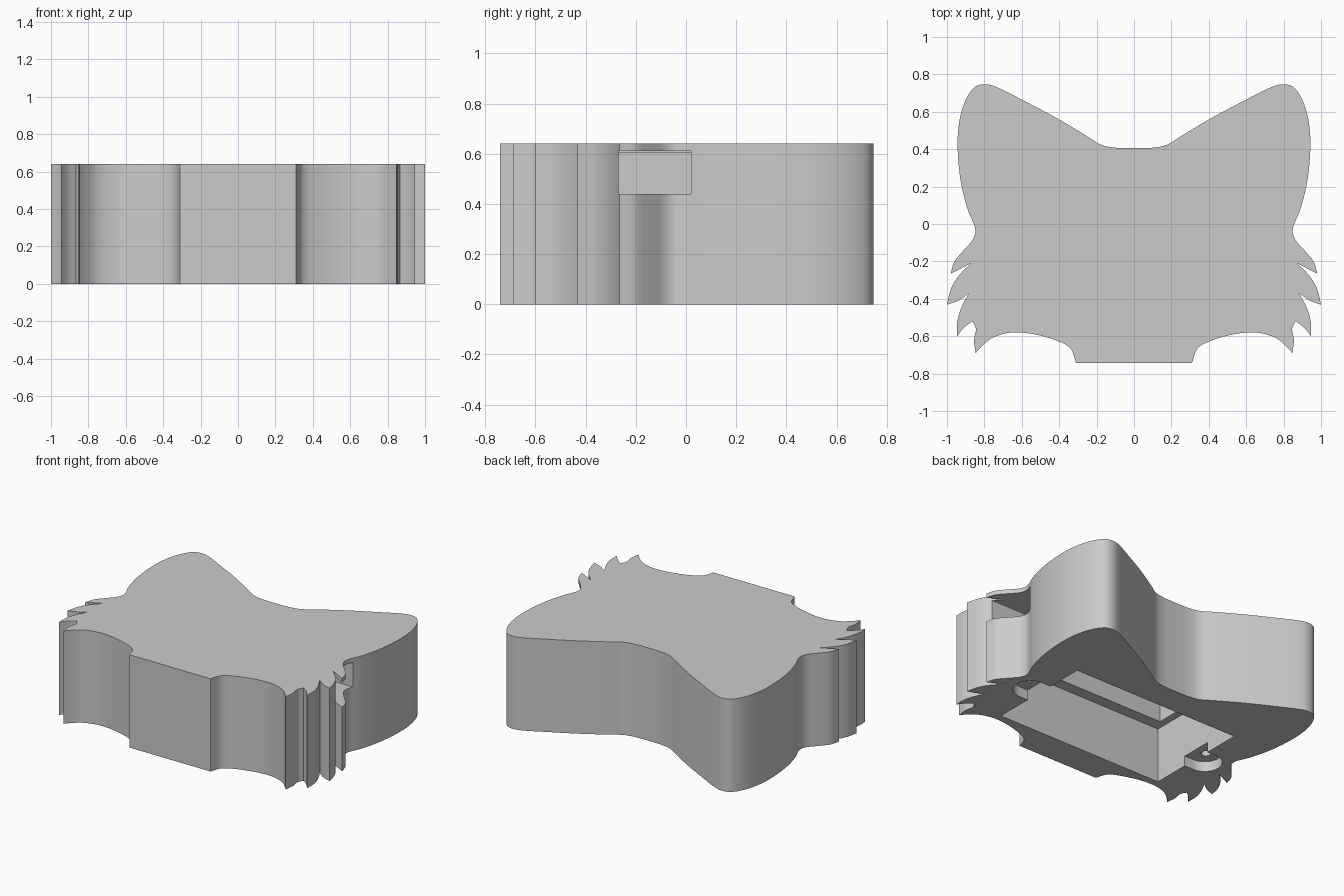
import bpy
import bmesh
import math
from mathutils import Vector

old = bpy.data.objects.get("Cube")
if old:
    bpy.data.objects.remove(old, do_unlink=True)

grey = bpy.data.materials.new("plain grey")
grey.use_nodes = True
grey.diffuse_color = (0.6, 0.6, 0.6, 1)
grey.node_tree.nodes["Principled BSDF"].inputs["Base Color"].default_value = (0.6, 0.6, 0.6, 1)


def prism(name, outline, bottom, top):
    """Extrude a flat outline between two heights."""
    bm = bmesh.new()
    face = bm.faces.new([bm.verts.new((x, y, bottom)) for x, y in outline])
    moved = bmesh.ops.extrude_face_region(bm, geom=[face])["geom"]
    verts = [v for v in moved if isinstance(v, bmesh.types.BMVert)]
    bmesh.ops.translate(bm, verts=verts, vec=(0, 0, top - bottom))
    bmesh.ops.recalc_face_normals(bm, faces=bm.faces)
    mesh = bpy.data.meshes.new(name)
    bm.to_mesh(mesh)
    bm.free()
    mesh.materials.append(grey)
    obj = bpy.data.objects.new(name, mesh)
    bpy.context.collection.objects.link(obj)
    return obj


def smooth_run(points, steps=5):
    """Curve through the points, with corners only at the two ends."""
    pts = [Vector(p) for p in points]
    pts = [2 * pts[0] - pts[1]] + pts + [2 * pts[-1] - pts[-2]]
    result = []
    for a, b, c, d in zip(pts, pts[1:], pts[2:], pts[3:]):
        for i in range(steps):
            t = i / steps
            result.append(0.5 * (2 * b + (c - a) * t + (2 * a - 5 * b + 4 * c - d) * t**2
                                 + (3 * b - a - 3 * c + d) * t**3))
    return result


def rectangle(x0, x1, y0, y1):
    return [(x0, y0), (x1, y0), (x1, y1), (x0, y1)]


def arc(x, y, radius, start, end, count):
    angles = [start + (end - start) * i / count for i in range(count + 1)]
    return [(x + radius * math.cos(a), y + radius * math.sin(a)) for a in angles]


def cut(target, cutter):
    mod = target.modifiers.new("cut", 'BOOLEAN')
    mod.operation = 'DIFFERENCE'
    mod.solver = 'EXACT'
    mod.object = cutter
    bpy.context.view_layer.objects.active = target
    bpy.ops.object.modifier_apply(modifier=mod.name)
    bpy.data.objects.remove(cutter, do_unlink=True)


# Half outline of the head: ear and cheek, whisker tufts, chin
runs = [
    [(0, .405), (.1, .408), (.18, .425), (.26, .475), (.42, .57), (.6, .665), (.73, .73),
     (.8, .747), (.86, .725), (.91, .64), (.938, .52), (.942, .38), (.925, .22), (.89, .08),
     (.85, -.02), (.86, -.08), (.91, -.14), (.96, -.2), (.98, -.265)],
    [(.98, -.265), (.93, -.24), (.873, -.21)],
    [(.873, -.21), (.94, -.28), (.98, -.35), (1, -.432)],
    [(1, -.432), (.94, -.41), (.883, -.37)],
    [(.883, -.37), (.92, -.44), (.945, -.52), (.946, -.6)],
    [(.946, -.6), (.91, -.555), (.865, -.52)],
    [(.865, -.52), (.845, -.56), (.855, -.62), (.847, -.69)],
    [(.847, -.69), (.81, -.65), (.75, -.605), (.65, -.58), (.53, -.59), (.41, -.625),
     (.34, -.665), (.31, -.742)],
]
half = [p for run in runs for p in smooth_run(run)] + [Vector(runs[-1][-1])]
mirrored = [(-p.x, p.y) for p in reversed(half[1:])]
body = prism("head_shaped_case", half + mirrored, 0, .64)

# Stepped compartment open at the bottom
cut(body, prism("outer_pocket", rectangle(-.64, .64, -.53, .21), -.1, .38))
cut(body, prism("inner_pocket", rectangle(-.59, .59, -.45, .13), .3, .605))

# Cable opening through the left side
cut(body, prism("cable_opening", rectangle(.5, 1.1, -.27, .02), .44, .61))

# Rounded screw recesses and their holes
for side in (1, -1):
    slot = arc(.71, -.16, .11, -math.pi / 2, math.pi / 2, 20) + [(.6, -.05), (.6, -.27)]
    hole = arc(.72, -.16, .03, 0, math.tau * 15 / 16, 15)
    cut(body, prism("screw_recess", [(side * x, y) for x, y in slot], -.1, .07))
    cut(body, prism("screw_hole", [(side * x, y) for x, y in hole], .03, .3))

bpy.ops.object.select_all(action='DESELECT')
body.select_set(True)
bpy.context.view_layer.objects.active = body
bpy.ops.object.shade_smooth_by_angle(angle=math.radians(30))
